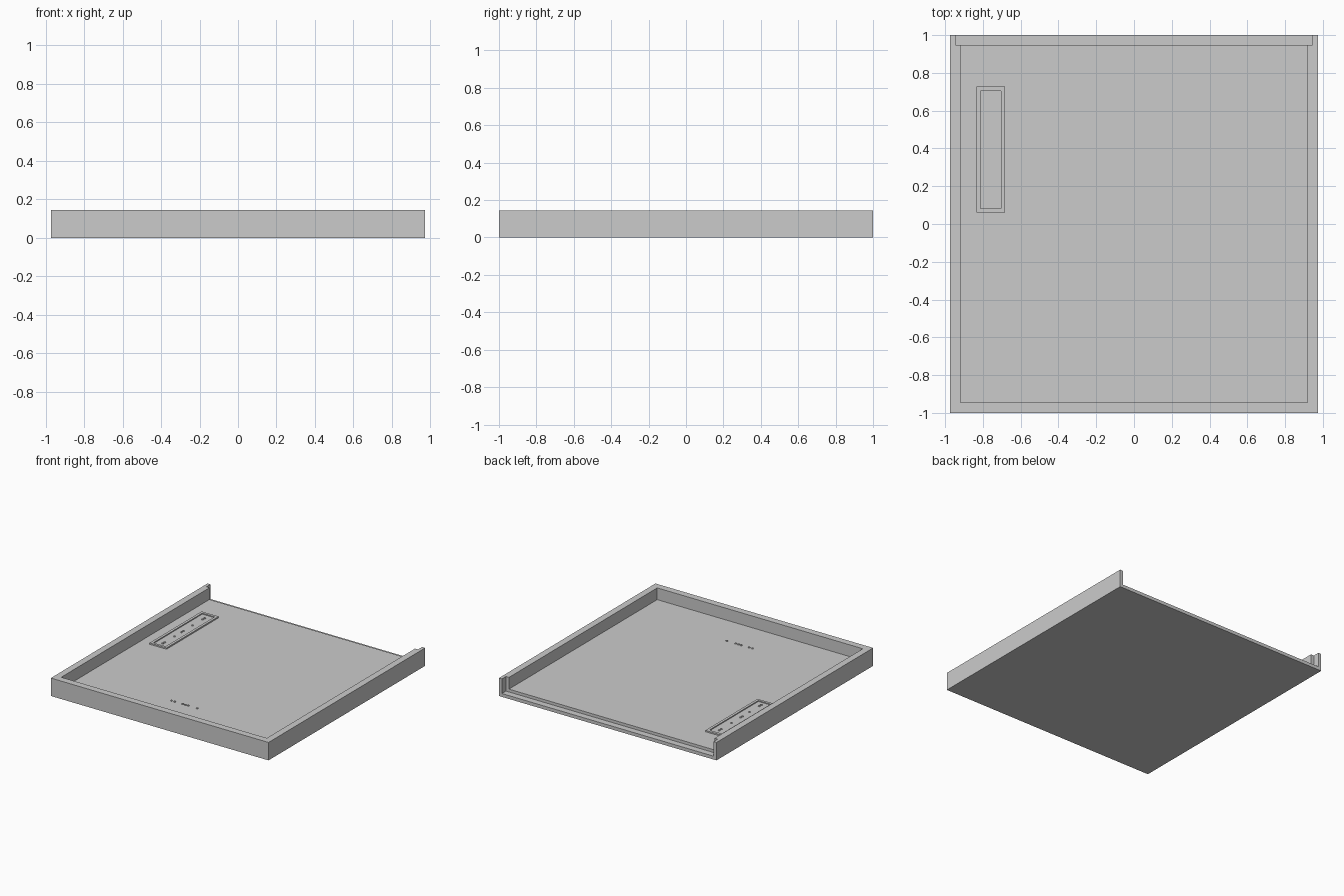
import bpy, bmesh
from mathutils import Matrix, Vector

if "Cube" in bpy.data.objects:
    bpy.data.objects.remove(bpy.data.objects["Cube"])

HALF_X, HEIGHT = 0.973, 0.145
FLOOR, LEDGE = 0.05, 0.027

grey = bpy.data.materials.new("plain grey")
grey.diffuse_color = (0.6, 0.6, 0.6, 1)
grey.use_nodes = True
grey.node_tree.nodes["Principled BSDF"].inputs["Base Color"].default_value = grey.diffuse_color


def finish(name, bm):
    mesh = bpy.data.meshes.new(name)
    bm.to_mesh(mesh)
    bm.free()
    mesh.materials.append(grey)
    obj = bpy.data.objects.new(name, mesh)
    bpy.context.collection.objects.link(obj)
    return obj


def box(name, lo, hi):
    lo, hi = Vector(lo), Vector(hi)
    bm = bmesh.new()
    bmesh.ops.create_cube(bm, size=1, matrix=Matrix.Translation((lo + hi) / 2)
                          @ Matrix.Diagonal((*(hi - lo), 1)))
    return finish(name, bm)


def cut(target, cutter):
    mod = target.modifiers.new(cutter.name, 'BOOLEAN')
    mod.operation, mod.solver, mod.object = 'DIFFERENCE', 'EXACT', cutter
    cutter.hide_render = True
    cutter.hide_set(True)


# Tray body: floor with three walls, open at the back
tray = box("tray", (-HALF_X, -1, 0), (HALF_X, 1, HEIGHT))
cut(tray, box("cavity_cutter", (-0.919, -0.945, FLOOR), (0.919, 1.1, 0.3)))
# Lower and wider slot along the open back edge
cut(tray, box("back_slot_cutter", (-0.946, 0.948, LEDGE), (0.946, 1.1, 0.3)))

# Raised label frame on the floor with a sunken middle
frame = box("label_frame", (-0.834, 0.061, FLOOR - 0.004), (-0.682, 0.727, FLOOR + 0.011))
cut(frame, box("label_recess_cutter", (-0.813, 0.081, FLOOR + 0.003), (-0.703, 0.705, 0.2)))


# Small low studs
def studs(name, points, z, radius=0.009, height=0.005):
    bm = bmesh.new()
    for x, y in points:
        bmesh.ops.create_cone(bm, cap_ends=True, segments=10, radius1=radius,
                              radius2=radius, depth=height,
                              matrix=Matrix.Translation((x, y, z + height / 2)))
    return finish(name, bm)


studs("floor_studs", [(x, -0.65) for x in (-0.14, -0.11, -0.04, -0.015, 0.01, 0.09)], FLOOR)
studs("frame_studs", [(-0.757, y) for y in (0.12, 0.145, 0.27, 0.36, 0.385, 0.5, 0.63, 0.655)],
      FLOOR + 0.003)
